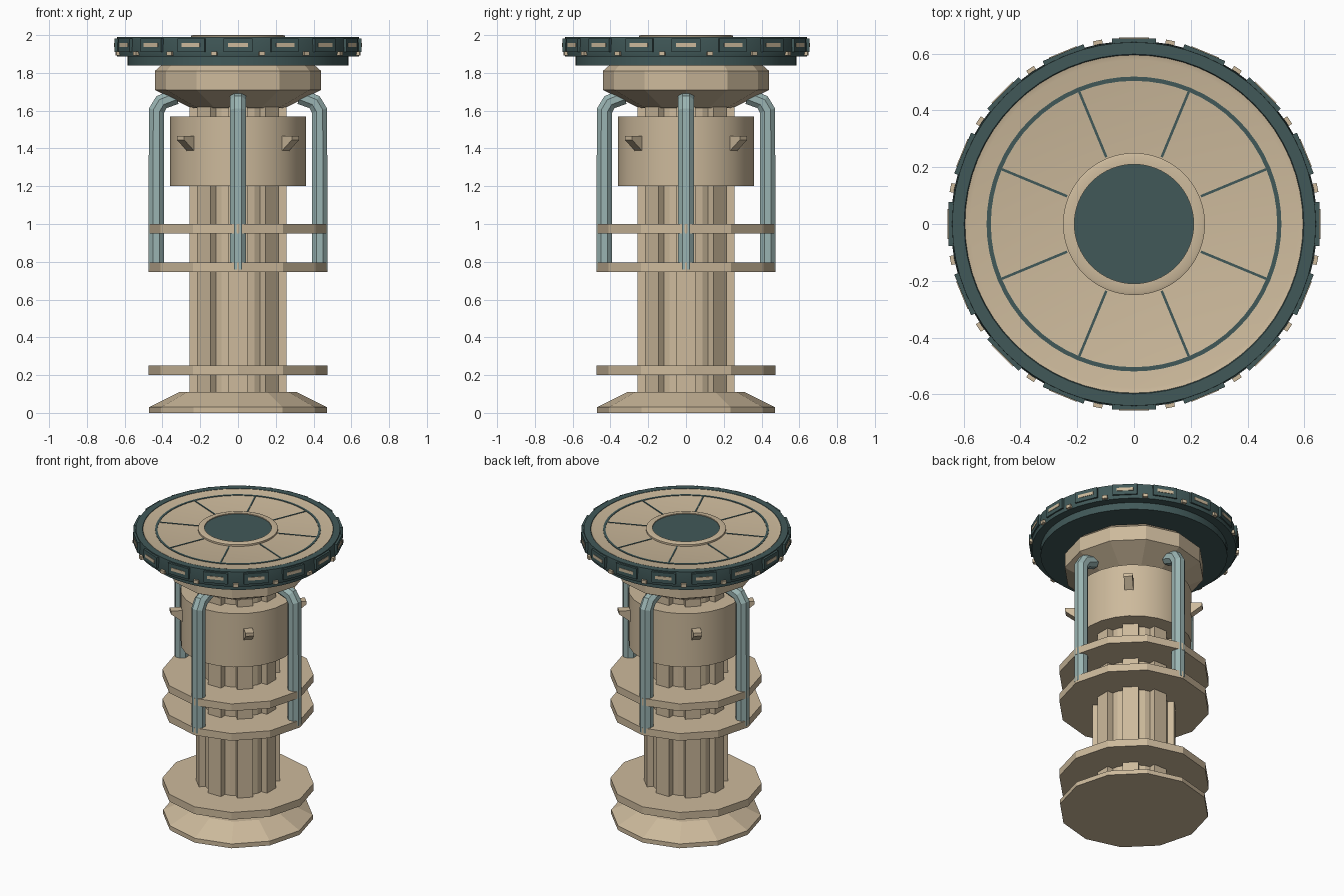
import bpy, bmesh, math
from mathutils import Matrix, Vector

if "Cube" in bpy.data.objects:
    bpy.data.objects.remove(bpy.data.objects["Cube"])


def lin(h):
    c = [int(h[i:i + 2], 16) / 255 for i in (0, 2, 4)]
    return [x / 12.92 if x <= 0.04045 else ((x + 0.055) / 1.055) ** 2.4 for x in c] + [1]


def material(name, h):
    m = bpy.data.materials.new(name)
    m.diffuse_color = lin(h)
    m.use_nodes = True
    m.node_tree.nodes["Principled BSDF"].inputs["Base Color"].default_value = m.diffuse_color
    return m


CREAM = material("sand", "CDBA9C")
TEAL = material("dark_teal", "415959")
PIPE = material("pale_blue_grey", "9AB4B2")


def finish(name, bm, mat, smooth=False):
    bmesh.ops.recalc_face_normals(bm, faces=bm.faces)
    me = bpy.data.meshes.new(name)
    bm.to_mesh(me)
    bm.free()
    ob = bpy.data.objects.new(name, me)
    bpy.context.collection.objects.link(ob)
    me.materials.append(mat)
    if smooth:
        bpy.ops.object.select_all(action='DESELECT')
        ob.select_set(True)
        bpy.context.view_layer.objects.active = ob
        bpy.ops.object.shade_smooth_by_angle(angle=math.radians(25))
    return ob


def lathe(name, profile, n, mat, smooth=False, closed=False):
    """Spin (radius, z) points; open profiles are capped, closed ones make rings."""
    bm = bmesh.new()
    rings = [[bm.verts.new((r * math.cos(2 * math.pi * i / n), r * math.sin(2 * math.pi * i / n), z))
              for i in range(n)] for r, z in profile]
    pairs = list(zip(rings, rings[1:]))
    if closed:
        pairs.append((rings[-1], rings[0]))
    for a, b in pairs:
        for i in range(n):
            j = (i + 1) % n
            bm.faces.new((a[i], a[j], b[j], b[i]))
    if not closed:
        bm.faces.new(rings[0])
        bm.faces.new(rings[-1])
    return finish(name, bm, mat, smooth)


def prism(bm, profile, width, angle):
    """Extrude a (radius, z) outline sideways, then turn it to an angle about z."""
    rot = Matrix.Rotation(angle, 3, 'Z')
    a, b = ([bm.verts.new(rot @ Vector((r, s * width / 2, z))) for r, z in profile] for s in (-1, 1))
    bm.faces.new(a)
    bm.faces.new(b)
    for i in range(len(a)):
        j = (i + 1) % len(a)
        bm.faces.new((a[i], a[j], b[j], b[i]))


def radial(name, profile, width, count, offset, mat):
    bm = bmesh.new()
    for k in range(count):
        prism(bm, profile, width, 2 * math.pi * (k + offset) / count)
    return finish(name, bm, mat)


def rect(r0, r1, z0, z1):
    return [(r0, z0), (r1, z0), (r1, z1), (r0, z1)]


# Foot and fluted column
lathe("foot", [(0.47, 0), (0.47, 0.03), (0.31, 0.11)], 12, CREAM)
lathe("column_core", [(0.225, 0.1), (0.225, 1.64)], 16, CREAM)
radial("column_ribs", rect(0.15, 0.257, 0.1, 1.62), 0.10, 8, 0, CREAM)

# Flat collars
for name, z in (("lower_collar", 0.20), ("middle_collar", 0.745), ("upper_collar", 0.95)):
    lathe(name, [(0.475, z), (0.475, z + 0.05)], 12, CREAM)

# Drum housing with wedge hooks
lathe("housing", [(0.36, 1.2), (0.36, 1.57)], 24, CREAM, True)
radial("housing_hooks", [(0.34, 1.375), (0.43, 1.445), (0.43, 1.467), (0.34, 1.467)], 0.055, 4, 0.5, CREAM)

# Capital under the table
lathe("capital", [(0.25, 1.615), (0.44, 1.71), (0.44, 1.81), (0.40, 1.845)], 12, CREAM)

# Bent pipes: octagon swept along a path in the radial plane
path = [(0.432, 0.76), (0.432, 1.60), (0.405, 1.645), (0.33, 1.675)]
bm = bmesh.new()
for k in range(4):
    rot = Matrix.Rotation(k * math.pi / 2, 3, 'Z')
    rings = []
    for i, p in enumerate(path):
        p = Vector(p)
        d_in = (p - Vector(path[i - 1])).normalized() if i else Vector((0, 1))
        d_out = (Vector(path[i + 1]) - p).normalized() if i < len(path) - 1 else d_in
        t = (d_in + d_out).normalized()
        side = Vector((t.y, 0, -t.x))
        ring = []
        for s in range(8):
            a = 2 * math.pi * (s + 0.5) / 8
            q = Vector((p.x, 0, p.y)) + 0.045 * (math.cos(a) * side + math.sin(a) * Vector((0, 1, 0)))
            ring.append(bm.verts.new(rot @ q))
        rings.append(ring)
    for a, b in zip(rings, rings[1:]):
        for s in range(8):
            bm.faces.new((a[s], a[s - 1], b[s - 1], b[s]))
    bm.faces.new(rings[0])
    bm.faces.new(rings[-1])
finish("pipes", bm, PIPE)

# Table: teal underside and rim, sand top
lathe("table_rim", [(0.585, 1.84), (0.585, 1.888), (0.64, 1.888), (0.645, 1.91), (0.64, 1.99),
                    (0.598, 1.99), (0.590, 1.975)], 64, TEAL, True)
lathe("table_top", [(0.595, 1.96), (0.595, 1.989), (0.577, 1.984)], 64, CREAM, True)
lathe("hub_ring", [(0.25, 1.98), (0.25, 1.996), (0.24, 2.0), (0.21, 2.0), (0.21, 1.98)],
      64, CREAM, True, True)
lathe("hub_disc", [(0.211, 1.97), (0.211, 1.994)], 64, TEAL, True)

# Inlaid ring and spokes
lathe("inlay_ring", [(0.504, 1.98), (0.519, 1.98), (0.519, 1.987), (0.504, 1.987)], 64, TEAL, True, True)
radial("inlay_spokes", rect(0.255, 0.506, 1.98, 1.987), 0.009, 8, 0.5, TEAL)

# Rim plates, their light strips and the small studs between them
radial("rim_plates", rect(0.62, 0.653, 1.91, 1.983), 0.155, 16, 0, TEAL)
radial("rim_light_strips", rect(0.648, 0.656, 1.936, 1.957), 0.105, 16, 0, CREAM)
radial("rim_studs", rect(0.62, 0.659, 1.892, 1.914), 0.032, 16, 0.5, CREAM)
